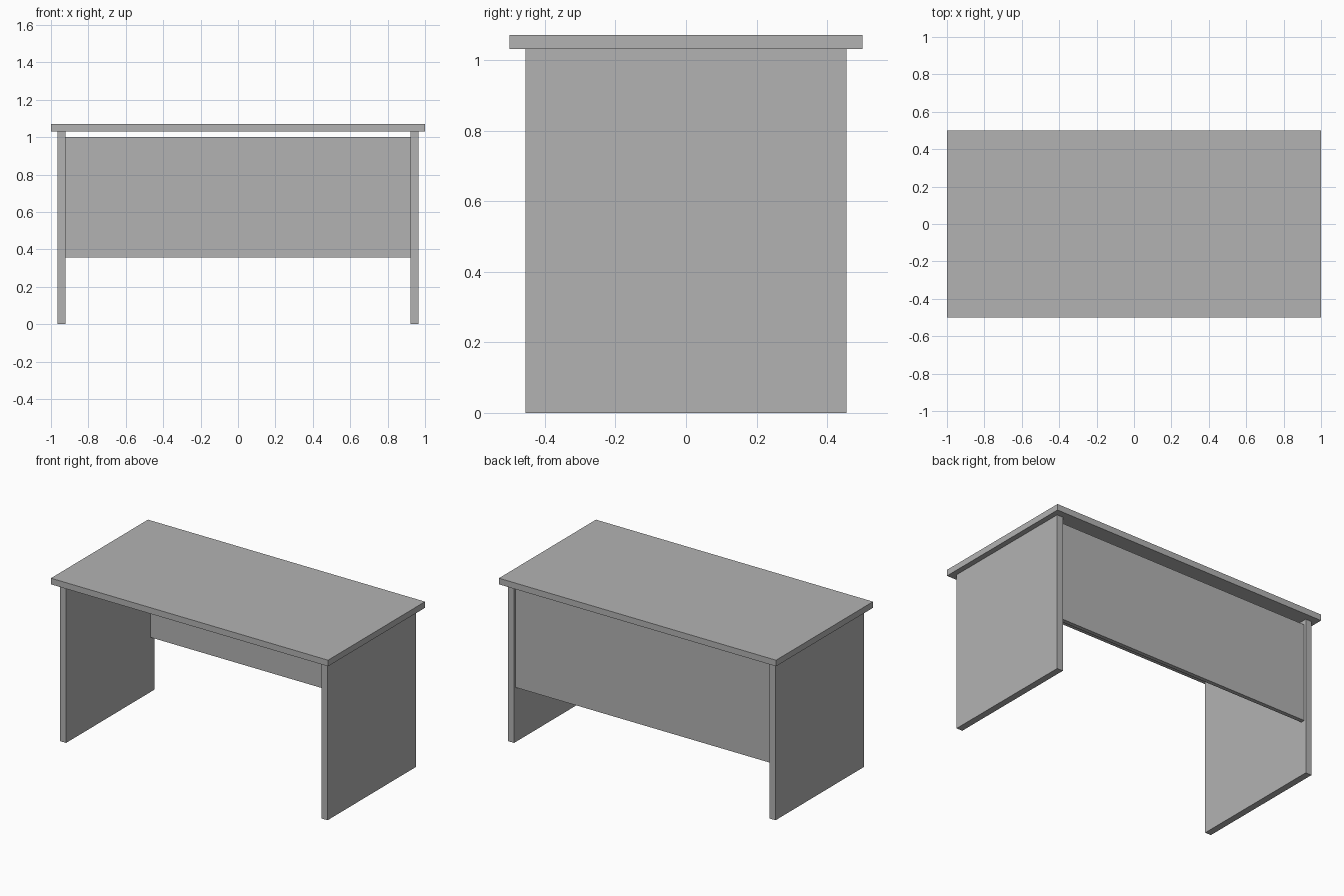
import bpy

if "Cube" in bpy.data.objects:
    bpy.data.objects.remove(bpy.data.objects["Cube"])

grey = bpy.data.materials.new("plain grey")
grey.diffuse_color = (0.45, 0.45, 0.45, 1)
grey.use_nodes = True
grey.node_tree.nodes["Principled BSDF"].inputs["Base Color"].default_value = grey.diffuse_color


def box(name, x0, x1, y0, y1, z0, z1):
    """Axis-aligned board between the given limits."""
    bpy.ops.mesh.primitive_cube_add(
        size=1, location=((x0 + x1) / 2, (y0 + y1) / 2, (z0 + z1) / 2))
    ob = bpy.context.object
    ob.name = name
    ob.scale = (x1 - x0, y1 - y0, z1 - z0)
    bpy.ops.object.transform_apply(location=False, rotation=False, scale=True)
    ob.data.materials.append(grey)
    return ob


# Overhanging desktop
box("desktop", -1, 1, -0.5, 0.5, 1.031, 1.071)

# Side panels acting as legs
box("left_side_panel", -0.965, -0.922, -0.455, 0.455, 0, 1.031)
box("right_side_panel", 0.922, 0.965, -0.455, 0.455, 0, 1.031)

# Thin modesty panel near the back, with a gap under the desktop
box("modesty_panel", -0.922, 0.922, 0.414, 0.441, 0.357, 1.0)
